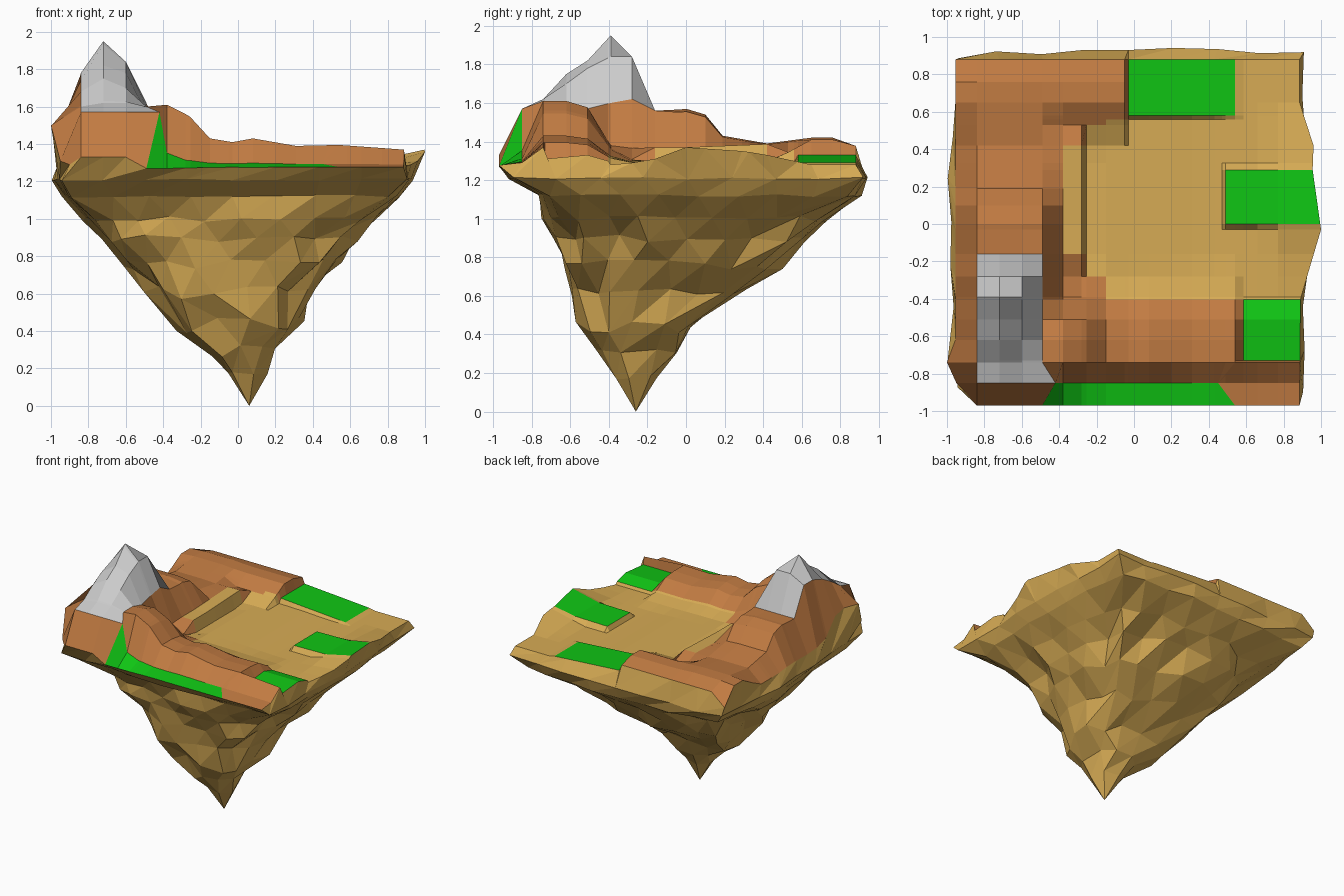
import bpy, math, random

if "Cube" in bpy.data.objects:
    bpy.data.objects.remove(bpy.data.objects["Cube"])
random.seed(4)


def lerp(pts, v):
    """Piecewise-linear lookup through (position, value) pairs."""
    if v <= pts[0][0]:
        return pts[0][1]
    for (a, p), (b, q) in zip(pts, pts[1:]):
        if v <= b:
            return p + (q - p) * (v - a) / (b - a)
    return pts[-1][1]


def material(name, rgb):
    m = bpy.data.materials.new(name)
    m.diffuse_color = (*rgb, 1)
    m.use_nodes = True
    m.node_tree.nodes["Principled BSDF"].inputs["Base Color"].default_value = m.diffuse_color
    return m


def make(name, verts, faces, mat=None):
    used = sorted({i for f in faces for i in f})
    remap = {old: new for new, old in enumerate(used)}
    me = bpy.data.meshes.new(name)
    me.from_pydata([verts[i] for i in used], [], [[remap[i] for i in f] for f in faces])
    me.update()
    ob = bpy.data.objects.new(name, me)
    bpy.context.collection.objects.link(ob)
    if mat:
        me.materials.append(mat)


TAN = material("tan_rock", (0.68, 0.41, 0.09))
BROWN = material("brown_earth", (0.54, 0.20, 0.055))
GREEN = material("grass", (0.005, 0.56, 0.007))

# Grid lines; close pairs give the steep little steps around the grass
XS = [-.95, -.84, -.72, -.6, -.49, -.38, -.28, -.255, -.15, -.05, -.03, .08, .2,
      .31, .43, .47, .49, .54, .585, .66, .77, .89]
YS = [-.97, -.85, -.74, -.73, -.62, -.51, -.405, -.39, -.28, -.16, -.03, 0, .1, .19,
      .29, .325, .42, .53, .56, .58, .65, .76, .88]

# Ridge crests and cross-sections
WEST = [(-.97, 1.33), (-.85, 1.57), (-.39, 1.6), (-.28, 1.62), (-.16, 1.55), (0, 1.57),
        (.1, 1.54), (.19, 1.43), (.42, 1.39), (.65, 1.42), (.76, 1.42), (.88, 1.37)]
WEST_CUT = [(-.95, .1), (-.84, 1), (-.6, 1), (-.49, .95), (-.38, .25), (-.26, 0)]
SOUTH = [(-.95, 1.5), (-.6, 1.57), (-.49, 1.62), (-.38, 1.61), (-.26, 1.55), (-.15, 1.43),
         (-.03, 1.41), (.08, 1.43), (.31, 1.39), (.54, 1.395), (.89, 1.37)]
SOUTH_CUT = [(-.97, -.03), (-.85, .12), (-.74, 1), (-.62, 1), (-.51, .9), (-.39, .3), (-.28, .1), (-.16, 0)]
NORTH_CUT = [(.42, .1), (.53, .5), (.65, 1), (.76, 1), (.88, .75)]

# Outline and rim height on the east, outline on the west
EAST_X = [(-.97, .885), (-.4, .89), (-.03, 1), (.29, .955), (.42, .96), (.65, .885), (.88, .885)]
EAST_Z = [(-.4, 1.27), (-.16, 1.31), (0, 1.37), (.3, 1.35), (.42, 1.33), (.65, 1.28), (.88, 1.25)]
WEST_X = [(-.97, -.9), (-.85, -.95), (-.74, -1), (-.62, -.955)]

# Peak heights over x, one row per y
PEAK_X = (-.84, -.72, -.6, -.49)
PEAK = [(-.85, (1.57, 1.57, 1.57, 1.57)), (-.74, (1.6, 1.62, 1.62, 1.6)),
        (-.62, (1.68, 1.75, 1.7, 1.6)), (-.51, (1.74, 1.82, 1.78, 1.57)),
        (-.39, (1.78, 1.95, 1.84, 1.6)), (-.28, (1.78, 1.84, 1.84, 1.62)),
        (-.16, (1.56, 1.56, 1.56, 1.56))]

# Grass patches: x0, x1, y0, y1
PATCHES = {"grass_back": (-.03, .54, .58, .88), "grass_right": (.49, .89, 0, .29),
           "grass_front_right": (.585, .89, -.73, -.405), "grass_front_strip": (-.49, .54, -.97, -.85)}


def inside(r, x, y):
    return r[0] - .001 <= x <= r[1] + .001 and r[2] - .001 <= y <= r[3] + .001


PEAK_RECT = (-.84, -.49, -.85, -.16)


def height(x, y):
    if inside(PEAK_RECT, x, y):
        return lerp([(py, lerp(list(zip(PEAK_X, row)), x)) for py, row in PEAK], y)
    if inside(PATCHES["grass_back"], x, y):
        return lerp([(-.03, 1.32), (.54, 1.28)], x) + .01
    if inside(PATCHES["grass_right"], x, y):
        return lerp([(.49, 1.315), (.77, 1.32), (.89, lerp(EAST_Z, y))], x)
    if inside(PATCHES["grass_front_right"], x, y):
        return lerp([(-.73, 1.31), (-.51, 1.33), (-.405, 1.3)], y)
    base = 1.28
    z = lerp([(-.26, 1.3), (.2, 1.29), (.47, 1.275), (.7, 1.28), (.89, lerp(EAST_Z, y))], x)
    if x < -.25:
        z = base
    z = max(z, base + lerp(WEST_CUT, x) * (lerp(WEST, y) - base))
    if y < -.2 and (x < .56 or y < -.735):
        south = base + lerp(SOUTH_CUT, y) * (lerp(SOUTH, x) - base)
        z = max(z, south) if y > -.9 or x < -.55 else south
    if y > .4 and x < -.04:
        z = max(z, base + lerp(NORTH_CUT, y) * .13)
    if -.39 < x < -.27 and -.17 < y < .43:
        z = max(z, 1.37 + .04 * max(y, 0))
    return z


def place(x, y):
    z = height(x, y)
    px, py = x, y
    if x == XS[0]:
        px = lerp(WEST_X, y)
        py = -.9 if y == YS[0] else y
        z = max(z, 1.29) if y < .8 else 1.28
    if x == XS[-1]:
        px = lerp(EAST_X, y)
    if y == -.85:  # grass strip narrows towards the ridge
        px = {-.49: -.42, .54: .45}.get(x, px)
    return (px, py, z)


def part_of(x, y):
    for name, r in PATCHES.items():
        if inside(r, x, y):
            return name
    if inside(PEAK_RECT, x, y):
        return "peak"
    if y < -.4 or x < -.38:
        return "ridge"
    if y > .42 and (x < -.26 or (y > .53 and x < -.15) or (y > .56 and x < -.03)):
        return "ridge"
    if (y < -.16 and x < -.26) or (y < -.28 and x < -.15):
        return "ridge"
    return "valley_floor"


# Top surface, split into its parts cell by cell
nx, ny = len(XS), len(YS)
top = [place(x, y) for y in YS for x in XS]
parts = {}
for j in range(ny - 1):
    for i in range(nx - 1):
        name = part_of((XS[i] + XS[i + 1]) / 2, (YS[j] + YS[j + 1]) / 2)
        a = j * nx + i
        parts.setdefault(name, []).append((a, a + 1, a + nx + 1, a + nx))
for name, faces in parts.items():
    mat = {"peak": None, "ridge": BROWN, "valley_floor": TAN}.get(name, GREEN)
    make(name, top, faces, mat)

# Underside: rings lofted from the rim to the tip
RINGS = [(1.21, -.98, .92, -.91, .93, .1, 32, .02), (1.12, -.93, .87, -.77, .9, .2, 32, .02),
         (1.0, -.8, .73, -.72, .7, .45, 30, .05), (.9, -.73, .62, -.69, .6, .6, 26, .07),
         (.76, -.63, .55, -.65, .47, .75, 24, .09), (.6, -.49, .41, -.59, .27, .85, 20, .12),
         (.43, -.33, .35, -.54, .06, .9, 14, .12), (.29, -.14, .2, -.49, -.04, 1, 9, .1),
         (.18, -.06, .16, -.37, -.15, 1, 6, .05), (0, .06, .06, -.26, -.26, 1, 1, 0)]


def square(t):
    s, f = int(t) % 4, (t % 1) * 2 - 1
    return ((f, -1), (1, f), (-f, 1), (-1, -f))[s]


def rim_ring():
    fx = [(x - XS[0]) / (XS[-1] - XS[0]) for x in XS]
    fy = [(y - YS[0]) / (YS[-1] - YS[0]) for y in YS]
    ring = [(fx[i], i) for i in range(nx - 1)]
    ring += [(1 + fy[j], j * nx + nx - 1) for j in range(ny - 1)]
    ring += [(3 - fx[i], (ny - 1) * nx + i) for i in range(nx - 1, 0, -1)]
    ring += [(4 - fy[j], j * nx) for j in range(ny - 1, 0, -1)]
    return ring


verts, faces, prev = list(top), [], rim_ring()
for z, x0, x1, y0, y1, roundness, n, rough in RINGS:
    ring = []
    for k in range(n):
        t = 4 * k / n
        u, v = square(t)
        s = (1 - roundness + roundness / math.hypot(u, v)) * (1 + random.uniform(-rough, rough))
        ring.append((t, len(verts)))
        verts.append(((x0 + x1) / 2 + u * s * (x1 - x0) / 2, (y0 + y1) / 2 + v * s * (y1 - y0) / 2,
                      z + random.uniform(-rough, rough) * .35))
    # zip the two rings together with triangles
    a, b = prev + [(4, prev[0][1])], ring + [(4, ring[0][1])]
    i = j = 0
    while i < len(prev) or j < len(ring):
        if j == len(ring) or (i < len(prev) and a[i + 1][0] <= b[j + 1][0]):
            faces.append((a[i][1], b[j][1], a[i + 1][1]))
            i += 1
        else:
            if b[j][1] != b[j + 1][1]:
                faces.append((a[i][1], b[j][1], b[j + 1][1]))
            j += 1
    prev = ring
make("rock_underside", verts, faces, TAN)
